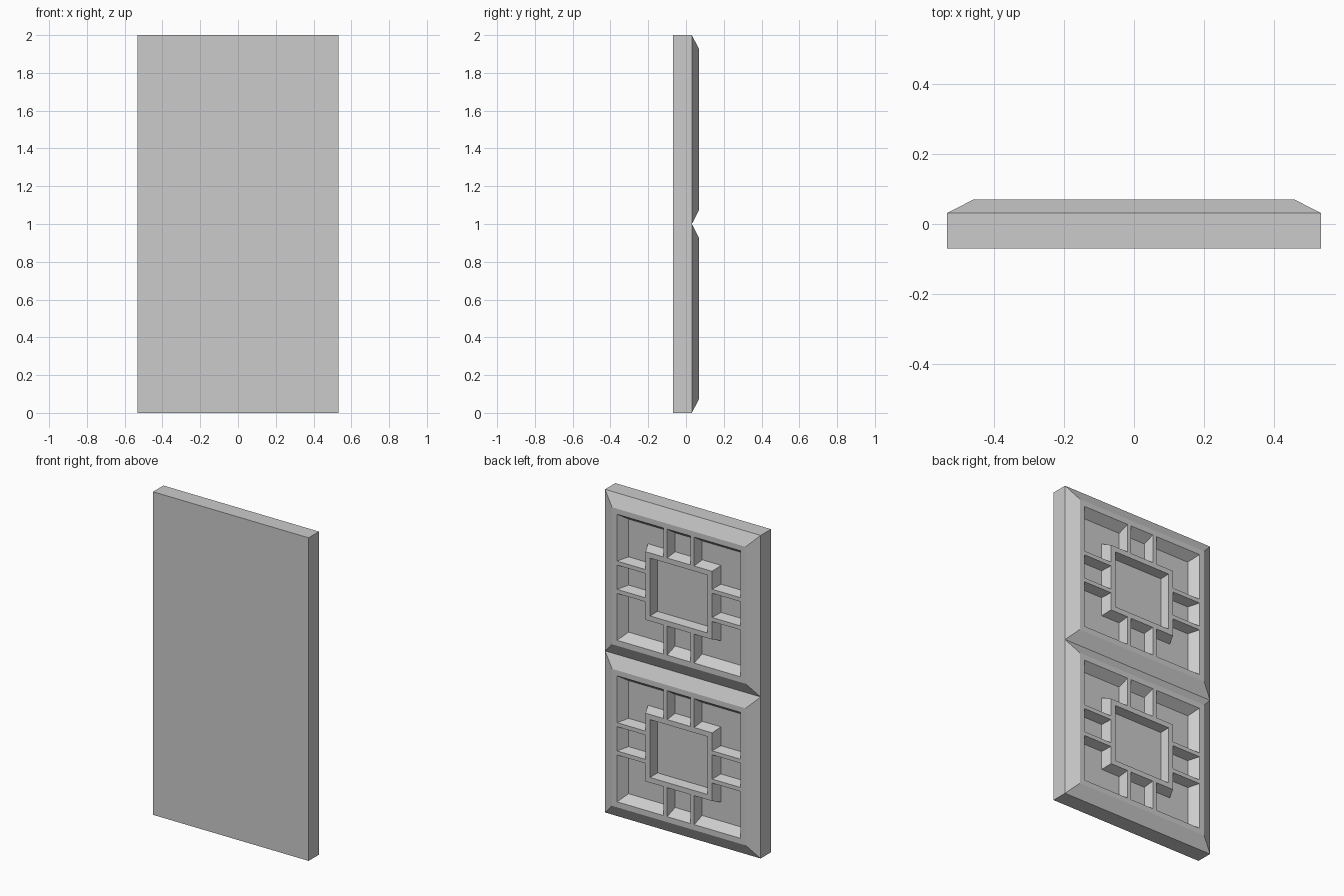
import bpy, bmesh

if "Cube" in bpy.data.objects:
    bpy.data.objects.remove(bpy.data.objects["Cube"])

FLOOR, TOP, EDGE = 0.015, 0.07, 0.031   # y depths: cell floor, raised face, outer bevel edge


def finish(name, bm):
    bmesh.ops.recalc_face_normals(bm, faces=bm.faces)
    mesh = bpy.data.meshes.new(name)
    bm.to_mesh(mesh)
    bm.free()
    obj = bpy.data.objects.new(name, mesh)
    bpy.context.collection.objects.link(obj)


def rect_ring(name, cz, profile):
    """Mitred rectangular moulding; profile = (half width, half height, y) closed."""
    bm = bmesh.new()
    loops = [[bm.verts.new((sx * w, y, cz + sz * h))
              for sx, sz in ((-1, -1), (1, -1), (1, 1), (-1, 1))]
             for w, h, y in profile]
    for i, a in enumerate(loops):
        b = loops[(i + 1) % len(loops)]
        for j in range(4):
            k = (j + 1) % 4
            bm.faces.new((a[j], a[k], b[k], b[j]))
    finish(name, bm)


def bar(name, cz, start, end, offset, vertical):
    """Lattice bar with sloped sides, running from the centre ring to the frame."""
    bm = bmesh.new()
    ends = []
    for t in (start, end):
        row = []
        for half, y in ((-0.029, FLOOR), (-0.0125, TOP), (0.0125, TOP), (0.029, FLOOR)):
            s = offset + half
            row.append(bm.verts.new((s, y, cz + t) if vertical else (t, y, cz + s)))
        ends.append(row)
    a, b = ends
    for j in range(4):
        k = (j + 1) % 4
        bm.faces.new((a[j], a[k], b[k], b[j]))
    bm.faces.new(a)
    bm.faces.new(b)
    finish(name, bm)


# Flat backing slab
bm = bmesh.new()
bmesh.ops.create_cube(bm, size=1)
for v in bm.verts:
    v.co = (v.co.x * 1.066, FLOOR if v.co.y > 0 else -0.07, v.co.z * 2 + 1)
finish("backing_slab", bm)

# Two identical decorated panels, one above the other
for label, cz in (("lower", 0.5), ("upper", 1.5)):
    # Bevelled outer frame
    rect_ring(label + "_frame", cz, [
        (0.533, 0.5, FLOOR), (0.533, 0.5, EDGE), (0.457, 0.424, TOP),
        (0.423, 0.39, TOP), (0.383, 0.35, FLOOR)])
    # Raised square around the centre recess
    rect_ring(label + "_centre_ring", cz, [
        (0.250, 0.233, FLOOR), (0.228, 0.211, TOP),
        (0.196, 0.179, TOP), (0.185, 0.168, FLOOR)])
    # Pairs of bars joining the ring to the frame on all four sides
    for side in (-1, 1):
        for off in (-1, 1):
            bar(label + "_vertical_bar", cz, side * 0.195, side * 0.405, off * 0.0925, True)
            bar(label + "_horizontal_bar", cz, side * 0.212, side * 0.44, off * 0.0875, False)
